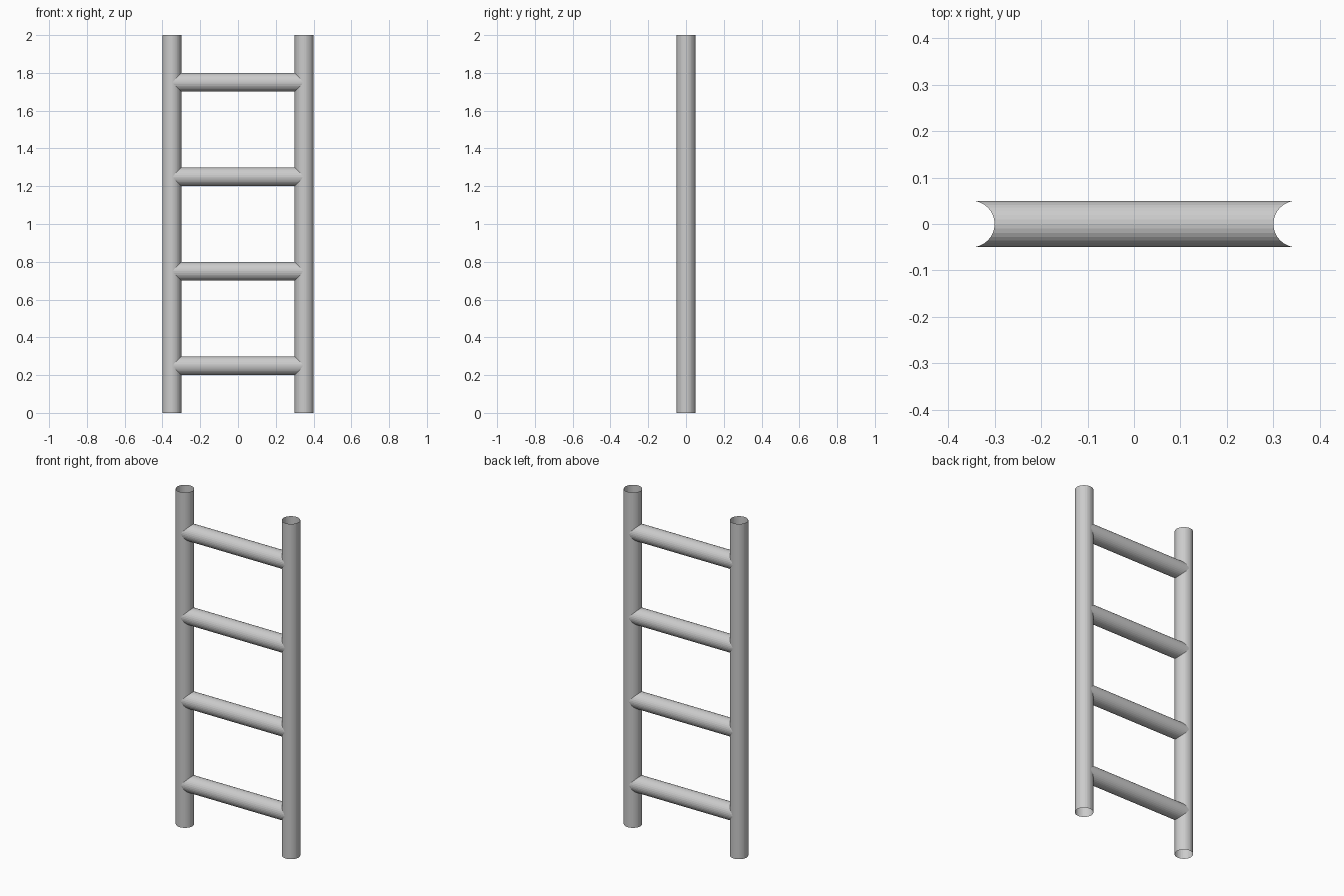
import bpy, bmesh
from math import sin, cos, pi, sqrt

if "Cube" in bpy.data.objects:
    bpy.data.objects.remove(bpy.data.objects["Cube"])

SIDES = 32
R_RAIL, R_RUNG = 0.05, 0.0496
RAIL_X, HEIGHT = 0.35, 2.0


def open_tube(name, ring_a, ring_b):
    """Skin two matching rings of points into an open thin tube."""
    bm = bmesh.new()
    a = [bm.verts.new(p) for p in ring_a]
    b = [bm.verts.new(p) for p in ring_b]
    n = len(a)
    for i in range(n):
        j = (i + 1) % n
        bm.faces.new((a[i], a[j], b[j], b[i]))
    mesh = bpy.data.meshes.new(name)
    bm.to_mesh(mesh)
    bm.free()
    obj = bpy.data.objects.new(name, mesh)
    bpy.context.collection.objects.link(obj)
    return obj


angles = [2 * pi * i / SIDES for i in range(SIDES)]

# Upright rails: open pipes
for side, sx in (("left", -1), ("right", 1)):
    def ring(z):
        return [(sx * RAIL_X + R_RAIL * cos(t), R_RAIL * sin(t), z) for t in angles]
    open_tube(f"{side}_rail", ring(0), ring(HEIGHT))

# Rungs: pipes with saddle-cut ends that follow the round rails
for k in range(4):
    z = 0.25 + 0.5 * k

    def saddle(sx):
        pts = []
        for t in angles:
            y = R_RUNG * cos(t)
            x = RAIL_X - sqrt(R_RAIL ** 2 - y ** 2)
            pts.append((sx * x, y, z + R_RUNG * sin(t)))
        return pts
    open_tube(f"rung_{k + 1}", saddle(-1), saddle(1))
